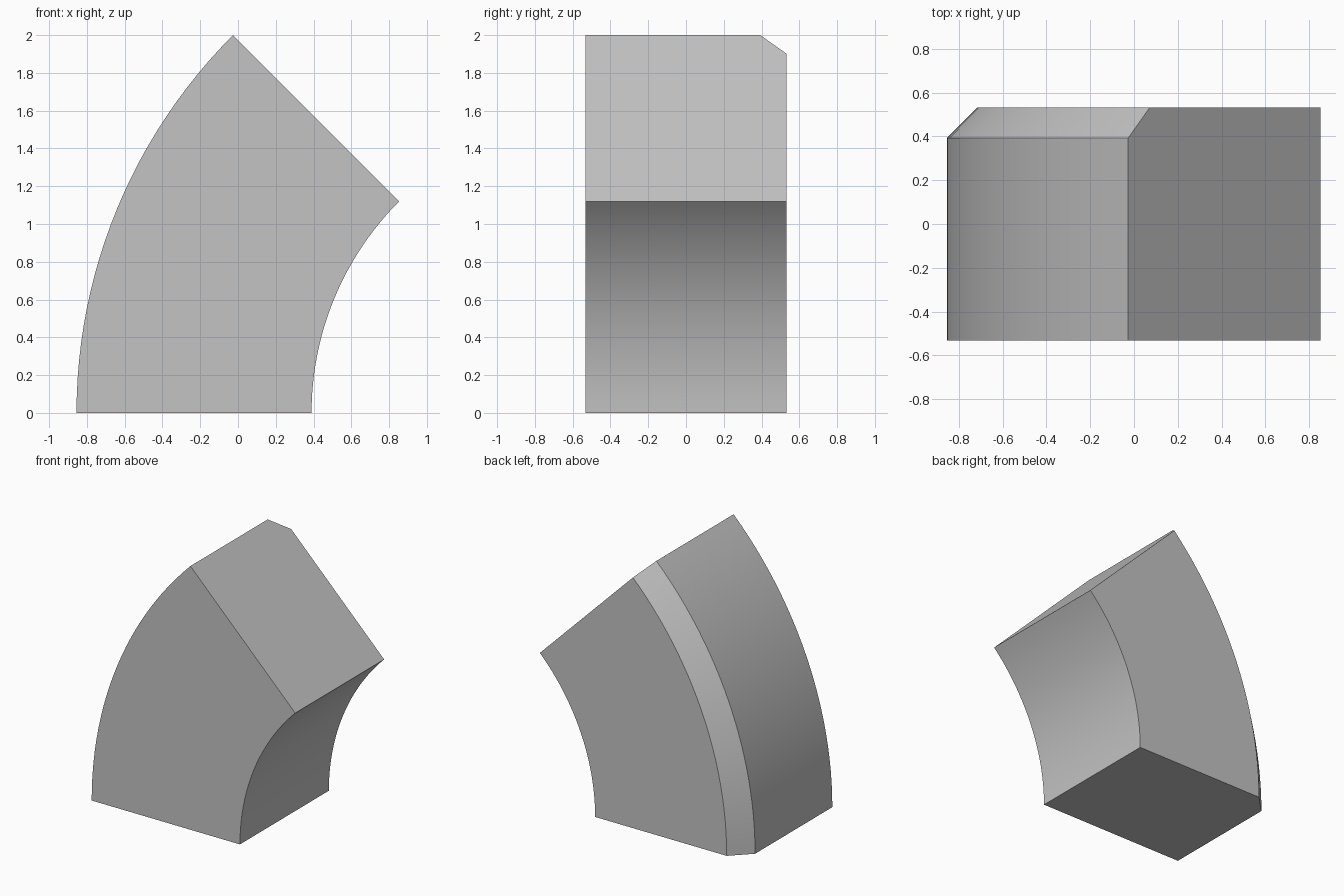
import bpy, bmesh, math
from mathutils import Matrix, Vector

cube = bpy.data.objects.get("Cube")
if cube:
    bpy.data.objects.remove(cube, do_unlink=True)

# Plain grey material
grey = bpy.data.materials.new("plain grey")
grey.use_nodes = True
colour = (0.55, 0.55, 0.55, 1)
grey.diffuse_color = colour
grey.node_tree.nodes["Principled BSDF"].inputs["Base Color"].default_value = colour

# Bend dimensions
SWEEP = math.radians(45)
OUTER = 2 / math.sin(SWEEP)
INNER = 1.584
HALF = 0.533
CHAMFER = 0.14
STEPS = 24
centre = Vector((OUTER - 0.855, 0, 0))

# Cross-section with one chamfered corner, spun about the bend centre
profile = [(INNER, -HALF), (OUTER, -HALF), (OUTER, HALF - CHAMFER),
           (OUTER - CHAMFER, HALF), (INNER, HALF)]
bm = bmesh.new()
base = bm.faces.new([bm.verts.new((centre.x - r, y, 0)) for r, y in profile])
bmesh.ops.spin(bm, geom=[base] + base.edges[:] + base.verts[:], cent=centre,
               axis=(0, 1, 0), angle=SWEEP, steps=STEPS, use_duplicate=False)

# Close the starting end if the spin removed its face
ends = [e for e in bm.edges if e.is_boundary]
if ends:
    bmesh.ops.holes_fill(bm, edges=ends, sides=0)
bmesh.ops.recalc_face_normals(bm, faces=bm.faces[:])

mesh = bpy.data.meshes.new("curved_block")
bm.to_mesh(mesh)
bm.free()
mesh.materials.append(grey)
block = bpy.data.objects.new("curved_block", mesh)
bpy.context.collection.objects.link(block)

# Smooth curved sides, crisp corners
bpy.ops.object.select_all(action='DESELECT')
block.select_set(True)
bpy.context.view_layer.objects.active = block
bpy.ops.object.shade_smooth_by_angle(angle=math.radians(30))
